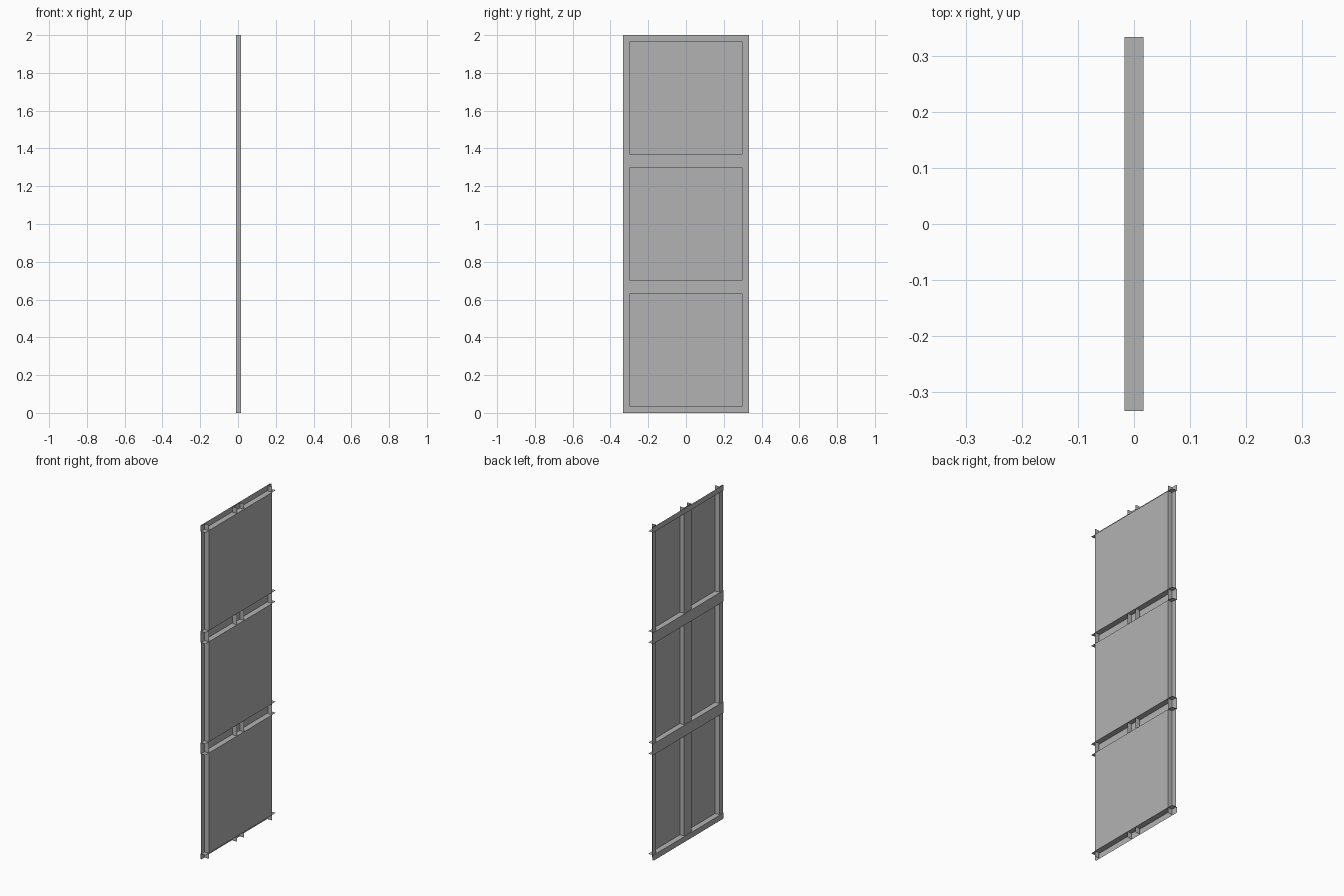
import bpy

if "Cube" in bpy.data.objects:
    bpy.data.objects.remove(bpy.data.objects["Cube"])

CELL = 2 / 3        # height and width of one bay
RIM = CELL / 20     # width of the border strips
D = RIM / 2         # half depth of the panel
B = D - 0.005       # the uprights sit slightly in front of the rails
W = CELL / 2        # half width
IN = W - RIM        # half width of a cover sheet

grey = bpy.data.materials.new("dark_grey")
grey.diffuse_color = (0.45, 0.45, 0.45, 1)
grey.use_nodes = True
grey.node_tree.nodes["Principled BSDF"].inputs["Base Color"].default_value = grey.diffuse_color


def sheet(name, rects):
    """Flat sheets given as (min corner, max corner), each flat along one axis."""
    verts, faces = [], []
    for lo, hi in rects:
        axis = min(range(3), key=lambda i: hi[i] - lo[i])
        a, b = [i for i in range(3) if i != axis]
        n = len(verts)
        for s, t in ((0, 0), (1, 0), (1, 1), (0, 1)):
            p = list(lo)
            p[a] = (lo, hi)[s][a]
            p[b] = (lo, hi)[t][b]
            verts.append(p)
        faces.append((n, n + 1, n + 2, n + 3))
    mesh = bpy.data.meshes.new(name)
    mesh.from_pydata(verts, [], faces)
    mesh.materials.append(grey)
    ob = bpy.data.objects.new(name, mesh)
    bpy.context.collection.objects.link(ob)
    return ob


bays = [(i * CELL + RIM, (i + 1) * CELL - RIM) for i in range(3)]

for i, (z0, z1) in enumerate(bays):
    # Square cover sheet on the +x side
    sheet(f"cover_sheet_{i}", [((D, -IN, z0), (D, IN, z1))])
    # Horizontal webs above and below each bay
    sheet(f"horizontal_webs_{i}", [((-D, -W, z), (D, W, z)) for z in (z0, z1)])

# Horizontal strips on the -x side, between and outside the bays
edges = [0] + [z for bay in bays for z in bay] + [2]
sheet("back_rails", [((-D, -W, a), (-D, W, b))
                     for a, b in zip(edges[::2], edges[1::2])])

# Full height uprights: two borders and a centre bar, with their webs
sheet("back_uprights", [((-B, a, 0), (-B, b, 2))
                        for a, b in ((-W, -IN), (-RIM, RIM), (IN, W))])
sheet("vertical_webs", [((-B, y, 0), (D, y, 2)) for y in (-IN, -RIM, RIM, IN)])
